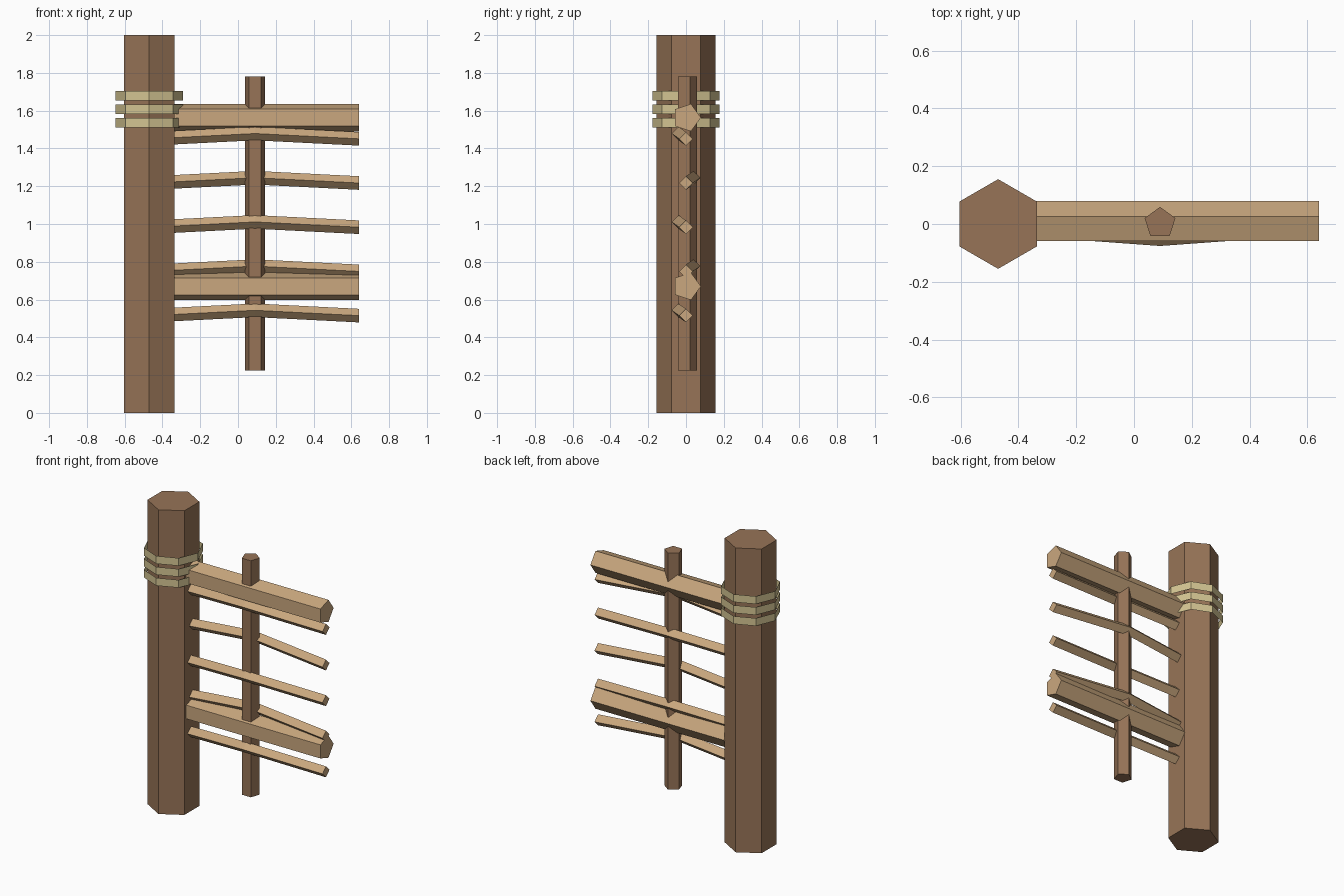
import bpy
import bmesh
from math import cos, sin, pi
from mathutils import Vector

cube = bpy.data.objects.get("Cube")
if cube:
    bpy.data.objects.remove(cube, do_unlink=True)


def material(name, rgb):
    mat = bpy.data.materials.new(name)
    mat.use_nodes = True
    mat.diffuse_color = (*rgb, 1)
    mat.node_tree.nodes["Principled BSDF"].inputs["Base Color"].default_value = (*rgb, 1)
    return mat


dark_wood = material("dark_wood", (0.31, 0.175, 0.095))
light_wood = material("light_wood", (0.59, 0.39, 0.21))
rope = material("straw_rope", (0.66, 0.56, 0.29))


def sweep(name, mat, path, axis, sides, radius, start=0.0, caps=True):
    """Sweep a regular polygon along a path; its plane is square to axis."""
    u, v = (Vector((0, 1, 0)), Vector((0, 0, 1))) if axis == "X" else \
           (Vector((1, 0, 0)), Vector((0, 1, 0)))
    bm = bmesh.new()
    rings = []
    for point in path:
        angles = [start + 2 * pi * i / sides for i in range(sides)]
        rings.append([bm.verts.new(Vector(point) + radius * (u * cos(a) + v * sin(a)))
                      for a in angles])
    for a, b in zip(rings, rings[1:]):
        for i in range(sides):
            j = (i + 1) % sides
            bm.faces.new((a[i], a[j], b[j], b[i]))
    if caps:
        bm.faces.new(rings[0][::-1])
        bm.faces.new(rings[-1])
    bmesh.ops.recalc_face_normals(bm, faces=bm.faces)
    mesh = bpy.data.meshes.new(name)
    bm.to_mesh(mesh)
    bm.free()
    mesh.materials.append(mat)
    obj = bpy.data.objects.new(name, mesh)
    bpy.context.collection.objects.link(obj)
    return obj


POST_X, MID_X, END_X = -0.47, 0.09, 0.64

# Upright timbers
sweep("main_post", dark_wood, [(POST_X, 0, 0), (POST_X, 0, 2)], "Z", 6, 0.155, pi / 2)
sweep("thin_upright", dark_wood, [(MID_X, 0.003, 0.225), (MID_X, 0.003, 1.78)],
      "Z", 5, 0.056, pi / 2)

# Horizontal rails
for name, z in (("upper_rail", 1.563), ("lower_rail", 0.67)):
    sweep(name, light_wood, [(POST_X + 0.01, 0.003, z), (END_X, 0.003, z)], "X", 5, 0.076)

# Thin slats woven alternately in front of and behind the upright
for i in range(5):
    z = 0.515 + 0.234 * i
    bend = -0.04 if i % 2 == 0 else 0.04
    path = [(POST_X + 0.01, 0, z), (MID_X, bend, z + 0.028), (END_X, 0, z)]
    sweep(f"woven_slat_{i + 1}", light_wood, path, "X", 4, 0.036)

# Open rope bands around the post
for i in range(3):
    z = 1.51 + 0.072 * i
    sweep(f"rope_band_{i + 1}", rope, [(POST_X, 0, z), (POST_X, 0, z + 0.051)],
          "Z", 8, 0.178, caps=False)
